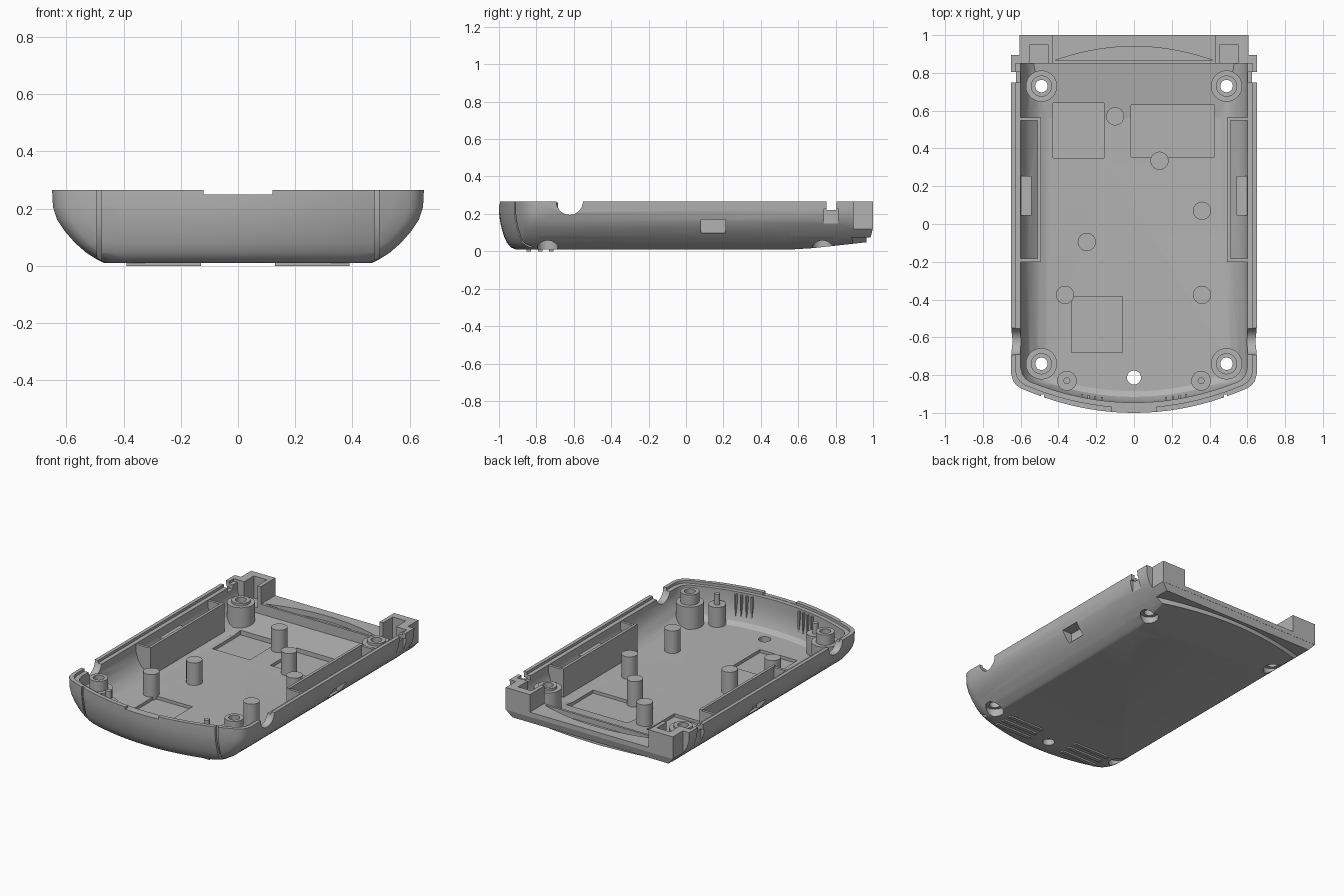
import bpy, bmesh, math
from mathutils import Matrix, Vector

if "Cube" in bpy.data.objects:
    bpy.data.objects.remove(bpy.data.objects["Cube"], do_unlink=True)

grey = bpy.data.materials.new("case grey")
grey.use_nodes = True
colour = (0.45, 0.45, 0.45, 1)
grey.diffuse_color = colour
grey.node_tree.nodes["Principled BSDF"].inputs["Base Color"].default_value = colour


def finish(bm, name):
    bmesh.ops.recalc_face_normals(bm, faces=bm.faces[:])
    mesh = bpy.data.meshes.new(name)
    bm.to_mesh(mesh)
    bm.free()
    mesh.materials.append(grey)
    obj = bpy.data.objects.new(name, mesh)
    bpy.context.collection.objects.link(obj)
    return obj


def loft(name, rings):
    """Closed solid through rings of equal point count."""
    bm = bmesh.new()
    loops = [[bm.verts.new(p) for p in ring] for ring in rings]
    n = len(loops[0])
    for a, b in zip(loops, loops[1:]):
        for i in range(n):
            j = (i + 1) % n
            bm.faces.new((a[i], a[j], b[j], b[i]))
    bm.faces.new(loops[0])
    bm.faces.new(loops[-1])
    return finish(bm, name)


def prism(name, points, axis, lo, hi):
    """Extrude a 2D outline along x (points are y,z) or z (points are x,y)."""
    place = (lambda p, d: (d, *p)) if axis == "x" else (lambda p, d: (*p, d))
    return loft(name, [[place(p, d) for p in points] for d in (lo, hi)])


def box(name, x0, x1, y0, y1, z0, z1):
    x0, x1 = sorted((x0, x1))
    return prism(name, [(x0, y0), (x1, y0), (x1, y1), (x0, y1)], "z", z0, z1)


def cylinder(name, x, y, r, z0, z1, n=32):
    pts = [(x + r * math.cos(math.tau * i / n), y + r * math.sin(math.tau * i / n)) for i in range(n)]
    return prism(name, pts, "z", z0, z1)


def combine(obj, other, operation, keep=False):
    mod = obj.modifiers.new("cut", "BOOLEAN")
    mod.operation, mod.solver, mod.object = operation, "EXACT", other
    bpy.context.view_layer.objects.active = obj
    bpy.ops.object.modifier_apply(modifier=mod.name)
    if not keep:
        bpy.data.objects.remove(other, do_unlink=True)


def plan(w, front, back, z):
    """Plan outline: straight sides, bowed front and rounded front corners."""
    inner = w - 0.05
    yc = front + inner ** 2 / 2.76
    half = [(inner * i / 10, front + (inner * i / 10) ** 2 / 2.76) for i in range(11)]
    half += [(w - 0.027, yc + 0.016), (w - 0.01, yc + 0.038), (w, yc + 0.075), (w, back)]
    left = [(-x, y) for x, y in half[:0:-1]]
    return [(x, y, z) for x, y in left + half]


# Outer form and hollow
profile = [(0.47, -0.91, 0.01), (0.49, -0.935, 0.02), (0.53, -0.957, 0.045),
           (0.57, -0.973, 0.08), (0.605, -0.985, 0.12), (0.632, -0.994, 0.16),
           (0.647, -1, 0.205), (0.65, -1, 0.265)]
outer = loft("outer_form", [plan(w, f, 1, z) for w, f, z in profile])
body = outer.copy()
body.data = outer.data.copy()
body.name = "case_shell"
bpy.context.collection.objects.link(body)

hollow = [(0.46, -0.885, 0.05), (0.51, -0.915, 0.07), (0.555, -0.93, 0.105),
          (0.585, -0.94, 0.15), (0.6, -0.945, 0.2), (0.6, -0.945, 0.3)]
combine(body, loft("hollow", [plan(w, f, 0.85, z) for w, f, z in hollow]), "DIFFERENCE")
combine(body, loft("rim_step", [plan(0.627, -0.972, 0.85, z) for z in (0.248, 0.3)]), "DIFFERENCE")


def add_inside(part):
    combine(part, outer, "INTERSECT", keep=True)
    combine(body, part, "UNION")


def cut(part):
    combine(body, part, "DIFFERENCE")


# Rising rear floor
add_inside(prism("rear_ramp", [(0.56, 0.04), (0.56, 0.0505), (0.87, 0.088), (0.87, 0.04)], "x", -0.57, 0.57))

# Screw bosses, side rails and clip blocks
for s in (-1, 1):
    for y, top in ((0.73, 0.21), (-0.74, 0.262)):
        add_inside(cylinder("boss", s * 0.49, y, 0.083, 0.03, 0.195))
        add_inside(cylinder("boss_collar", s * 0.49, y, 0.056, 0.1, top))
    add_inside(box("rail", s * 0.492, s * 0.51, -0.2, 0.565, 0.04, 0.25))
    for y in (-0.2, 0.547):
        add_inside(box("rail_end", s * 0.5, s * 0.615, y, y + 0.018, 0.04, 0.244))
    add_inside(box("clip_block", s * 0.543, s * 0.62, 0.045, 0.255, 0.06, 0.195))

# Rear opening: low shelf, bowed recess, sloped underside
cut(box("rear_gap", -0.43, 0.43, 0.845, 1.1, 0.15, 0.4))
bow = [(0.42 * i / 10, 0.94 - 0.075 * (i / 10) ** 2) for i in range(-10, 11)]
cut(prism("shelf_recess", bow, "z", 0.115, 0.3))
cut(prism("underside_slope", [(0.55, -0.1), (0.55, 0.009), (0.68, 0.017), (0.98, 0.05),
                              (0.999, 0.12), (1.1, 0.12), (1.1, -0.1)], "x", -1, 1))
arc = [(0.66 * i / 10, 0.965 - 0.11 * (i / 10) ** 2) for i in range(-10, 11)]
cut(prism("underside_bow", arc + [(0.66, 1.1), (-0.66, 1.1)], "z", -0.1, 0.075))

for s in (-1, 1):
    # Rear corners
    cut(box("corner_step", s * 0.605, s * 0.8, 0.895, 1.1, -0.1, 0.4))
    cut(box("corner_pocket", s * 0.455, s * 0.55, 0.83, 0.95, 0.12, 0.4))
    # Side openings
    n = 28
    circle = [(-0.622 + 0.071 * math.cos(math.tau * i / n),
               0.266 + 0.071 * math.sin(math.tau * i / n)) for i in range(n)]
    cut(prism("cable_notch", circle, "x", *sorted((s * 0.53, s * 0.8))))
    cut(box("slot_outer", s * 0.625, s * 0.8, 0.737, 0.812, 0.14, 0.228))
    cut(box("slot_top", s * 0.58, s * 0.8, 0.75, 0.805, 0.22, 0.4))
    cut(box("clip_window", s * 0.565, s * 0.8, 0.08, 0.212, 0.097, 0.17))
    # Front seams
    seam = [(-1.2, 0.3), (-0.903, 0.3), (-0.903, 0.2), (-0.893, 0.14), (-0.873, 0.075),
            (-0.82, 0.02), (-1.2, 0.02)]
    cut(prism("front_seam", seam, "x", *sorted((s * 0.477, s * 0.493))))
    # Screw holes with counterbores
    for y in (0.73, -0.74):
        cut(cylinder("counterbore", s * 0.49, y, 0.055, -0.1, 0.06))
        cut(cylinder("screw_hole", s * 0.49, y, 0.033, -0.1, 0.4))

# Front rim notch, reset hole and floor pockets
notch = box("front_notch", -0.12, 0.12, -1.1, -0.93, 0.25, 0.4)
cut(notch)
cut(cylinder("reset_hole", 0, -0.813, 0.037, -0.1, 0.2))
for x0, x1, y0, y1 in ((-0.43, -0.16, 0.35, 0.64), (-0.015, 0.425, 0.355, 0.63), (-0.33, -0.06, -0.68, -0.385)):
    cut(box("floor_pocket", x0, x1, y0, y1, 0.03, 0.15))
bpy.data.objects.remove(outer, do_unlink=True)

# Support posts
parts = [body]
for x, y in ((-0.1, 0.57), (0.135, 0.335), (0.36, 0.07), (-0.25, -0.095), (-0.365, -0.375), (0.36, -0.375)):
    parts.append(cylinder("support_post", x, y, 0.048, 0.025, 0.197))

for s in (-1, 1):
    # Locating pins
    parts.append(cylinder("pin_base", s * 0.355, -0.83, 0.052, 0.03, 0.18))
    parts.append(cylinder("locating_pin", s * 0.355, -0.83, 0.018, 0.17, 0.25, 16))
    # Ribs behind the front wall
    for i in range(4):
        x = s * (0.17 + 0.035 * i)
        y = -0.945 + x * x / 2.76
        parts.append(box("front_rib", x - 0.005, x + 0.005, y - 0.01, y + 0.018, 0.08, 0.235))
    # Raised grip bars underneath
    for y in (-0.84, -0.78, -0.72):
        parts.append(box("grip_bar", s * 0.13, s * 0.39, y - 0.012, y + 0.012, 0, 0.02))

# Shading
bpy.ops.object.select_all(action="DESELECT")
for part in parts:
    part.select_set(True)
bpy.context.view_layer.objects.active = body
bpy.ops.object.shade_smooth_by_angle(angle=math.radians(30))
